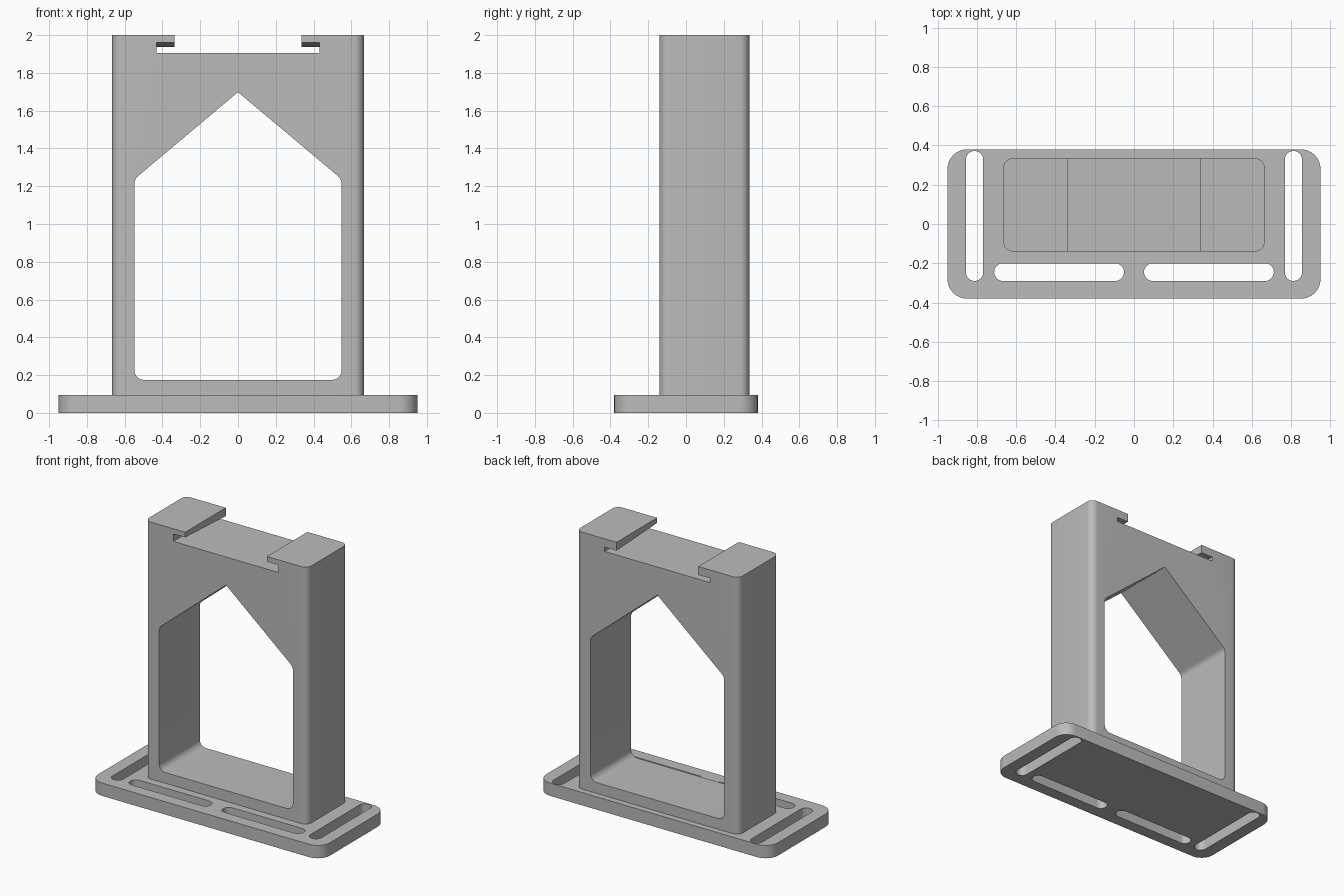
import bpy, bmesh
from math import sin, cos, pi
from mathutils import Vector

cube = bpy.data.objects.get("Cube")
if cube:
    bpy.data.objects.remove(cube, do_unlink=True)

grey = bpy.data.materials.new("plain grey")
grey.use_nodes = True
GREY = (0.5, 0.5, 0.5, 1)
grey.diffuse_color = GREY
grey.node_tree.nodes["Principled BSDF"].inputs["Base Color"].default_value = GREY


def rounded(points, radii, steps=8):
    """Fillet the corners of a counter-clockwise convex outline."""
    out = []
    for i, (p, r) in enumerate(zip(points, radii)):
        p = Vector(p)
        a = (Vector(points[i - 1]) - p).normalized()
        b = (Vector(points[(i + 1) % len(points)]) - p).normalized()
        if r == 0:
            out.append(p)
            continue
        half = a.angle(b) / 2
        centre = p + (a + b).normalized() * r / sin(half)
        start = p + a * r / (sin(half) / cos(half)) - centre
        sweep = pi - 2 * half
        for k in range(steps + 1):
            t = sweep * k / steps
            out.append(centre + Vector((start.x * cos(t) - start.y * sin(t),
                                        start.x * sin(t) + start.y * cos(t))))
    return out


def rect(x0, x1, y0, y1, r):
    return rounded([(x0, y0), (x1, y0), (x1, y1), (x0, y1)], [r] * 4)


def loft(name, first, last):
    """Solid between two matching 3D outlines."""
    bm = bmesh.new()
    a = [bm.verts.new(v) for v in first]
    b = [bm.verts.new(v) for v in last]
    bm.faces.new(a)
    bm.faces.new(b)
    for i in range(len(a)):
        bm.faces.new((a[i - 1], a[i], b[i], b[i - 1]))
    bmesh.ops.recalc_face_normals(bm, faces=bm.faces)
    mesh = bpy.data.meshes.new(name)
    bm.to_mesh(mesh)
    bm.free()
    mesh.materials.append(grey)
    obj = bpy.data.objects.new(name, mesh)
    bpy.context.collection.objects.link(obj)
    return obj


def upright(name, outline, z0, z1):
    return loft(name, [(x, y, z0) for x, y in outline], [(x, y, z1) for x, y in outline])


def finish(obj, cutters):
    """Cut the openings, then smooth the fillets only."""
    bpy.context.view_layer.objects.active = obj
    for c in cutters:
        c.hide_render = True
        m = obj.modifiers.new("cut", "BOOLEAN")
        m.operation, m.solver, m.object = "DIFFERENCE", "EXACT", c
        bpy.ops.object.modifier_apply(modifier=m.name)
        bpy.data.objects.remove(c, do_unlink=True)
    bpy.ops.object.select_all(action="DESELECT")
    obj.select_set(True)
    bpy.ops.object.shade_smooth_by_angle(angle=0.5)


BASE_TOP = 0.095
FRONT, BACK = -0.14, 0.335

# Base plate with four rounded mounting slots
base = upright("base_plate", rect(-0.95, 0.95, -0.38, 0.38, 0.1), 0, BASE_TOP)
slots = []
for s in (-1, 1):
    side = sorted((s * 0.768, s * 0.856))
    front = sorted((s * 0.051, s * 0.712))
    slots.append(upright("side_slot", rect(*side, -0.29, 0.372, 0.0439), -0.1, 0.2))
    slots.append(upright("front_slot", rect(*front, -0.29, -0.2, 0.0449), -0.1, 0.2))
finish(base, slots)

# Tower with a gabled window
tower = upright("tower", rect(-0.666, 0.666, FRONT, BACK, 0.05), BASE_TOP, 2)
gable = rounded([(-0.548, 0.175), (0.548, 0.175), (0.548, 1.238), (0, 1.698), (-0.548, 1.238)],
                [0.05, 0.05, 0.05, 0, 0.05])
window = loft("window", [(x, -1, z) for x, z in gable], [(x, 1, z) for x, z in gable])


# T-shaped rail channel across the top, its lips thickening towards the back
def channel(y):
    lip = 1.962 - 0.024 * (y - FRONT) / (BACK - FRONT)
    half = [(0.335, 2.1), (0.335, lip), (0.432, lip), (0.432, 1.906)]
    outline = half + [(-x, z) for x, z in reversed(half)]
    return [(x, y, z) for x, z in outline]


rail = loft("rail_channel", channel(FRONT - 0.1), channel(BACK + 0.1))
finish(tower, [window, rail])
